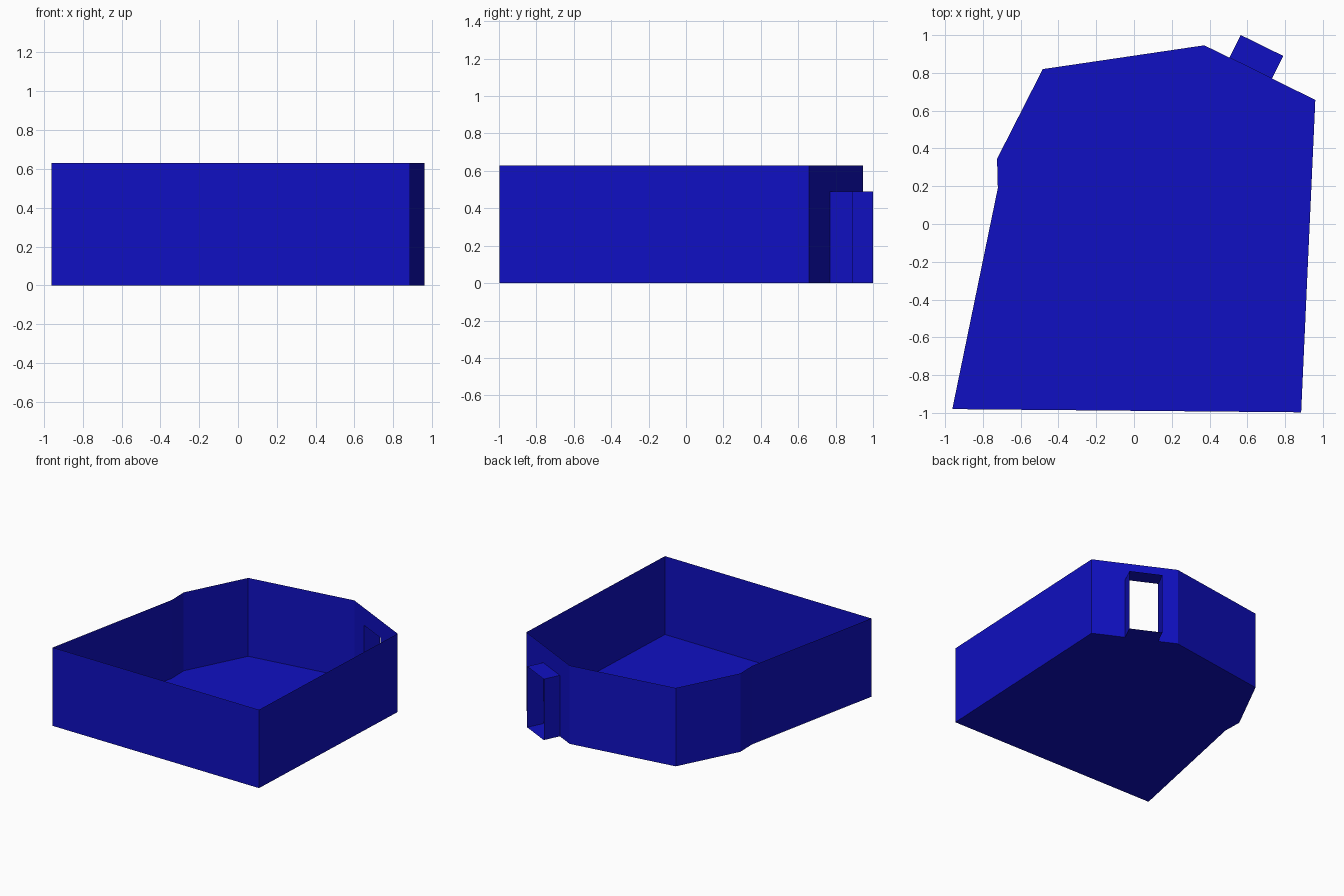
import bpy, bmesh
from mathutils import Vector

if "Cube" in bpy.data.objects:
    bpy.data.objects.remove(bpy.data.objects["Cube"])

WALL_H, DOOR_H, DEPTH = 0.63, 0.49, 0.134

blue = bpy.data.materials.new("deep blue")
blue.diffuse_color = (0.005, 0.005, 0.54, 1)
blue.use_nodes = True
blue.node_tree.nodes["Principled BSDF"].inputs["Base Color"].default_value = blue.diffuse_color


def sheet(name, faces):
    """Make one object from a list of polygon faces."""
    bm = bmesh.new()
    for f in faces:
        bm.faces.new([bm.verts.new(p) for p in f])
    bmesh.ops.remove_doubles(bm, verts=bm.verts, dist=1e-5)
    me = bpy.data.meshes.new(name)
    bm.to_mesh(me)
    bm.free()
    me.materials.append(blue)
    ob = bpy.data.objects.new(name, me)
    bpy.context.collection.objects.link(ob)
    return ob


def panel(a, b, z0, z1):
    """Upright rectangle over the plan line a-b."""
    return [(a.x, a.y, z0), (b.x, b.y, z0), (b.x, b.y, z1), (a.x, a.y, z1)]


def flat(points, z):
    return [(p.x, p.y, z) for p in points]


# Room outline, counter-clockwise; the edge from 2 to 3 holds the doorway
plan = [Vector(p) for p in [(-0.962, -0.98), (0.885, -0.997), (0.96, 0.657),
                            (0.372, 0.946), (-0.483, 0.82), (-0.725, 0.345),
                            (-0.721, 0.19)]]
a, b = plan[2], plan[3]
d0, d1 = a.lerp(b, 0.39), a.lerp(b, 0.773)
along = (b - a).normalized()
out = Vector((along.y, -along.x)) * DEPTH

# Floor
sheet("floor", [flat(plan, 0)])

# Plain walls, then the doorway wall in three panels around the opening
walls = [panel(plan[i], plan[(i + 1) % len(plan)], 0, WALL_H)
         for i in range(len(plan)) if i != 2]
walls += [panel(a, d0, 0, WALL_H), panel(d1, b, 0, WALL_H),
          panel(d0, d1, DOOR_H, WALL_H)]
sheet("walls", walls)

# Open-ended doorway passage: two jambs, ceiling and threshold
base = [d0, d0 + out, d1 + out, d1]
sheet("doorway", [panel(d0, d0 + out, 0, DOOR_H),
                  panel(d1 + out, d1, 0, DOOR_H),
                  flat(base, DOOR_H), flat(base[::-1], 0)])
